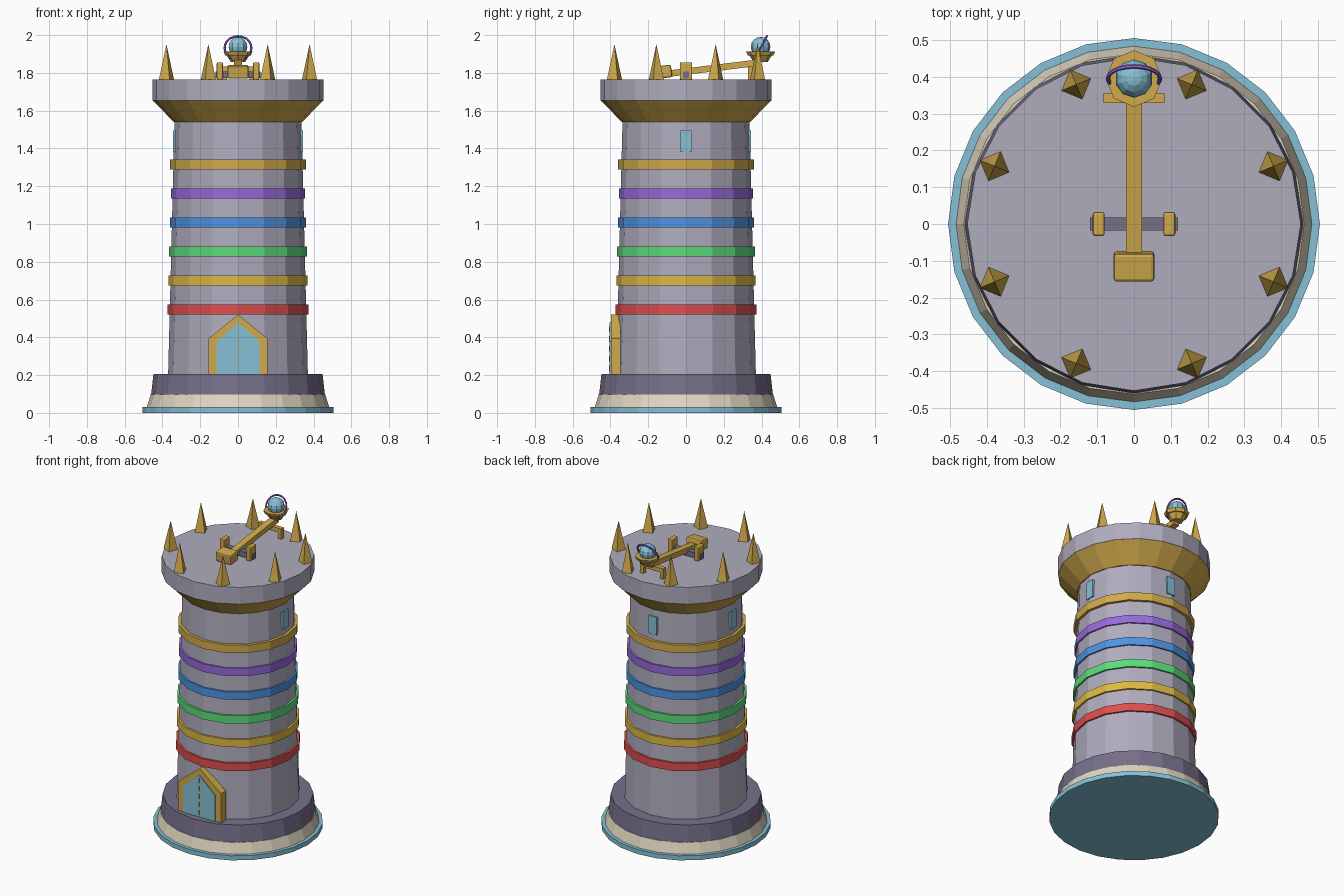
import bpy, bmesh, math
from mathutils import Matrix, Vector

cube = bpy.data.objects.get("Cube")
if cube:
    bpy.data.objects.remove(cube, do_unlink=True)


def material(name, hex_code):
    def linear(c):
        return c / 12.92 if c <= 0.04045 else ((c + 0.055) / 1.055) ** 2.4
    rgb = [linear(int(hex_code[i:i + 2], 16) / 255) for i in (0, 2, 4)]
    m = bpy.data.materials.new(name)
    m.use_nodes = True
    m.diffuse_color = (*rgb, 1)
    bsdf = m.node_tree.nodes["Principled BSDF"]
    bsdf.inputs["Base Color"].default_value = (*rgb, 1)
    bsdf.inputs["Roughness"].default_value = 0.8
    return m


STONE = material("pale stone", "B0ACBE")
SLATE = material("dark slate", "767089")
SAND = material("sand stone", "E0D6C0")
GLASS = material("sky blue", "86C0D6")
GOLD = material("gold", "D0AA4C")
YELLOW = material("yellow", "DDB942")
RED = material("red", "DE4E4E")
GREEN = material("green", "5CDC7C")
BLUE = material("blue", "4E94E2")
VIOLET = material("violet", "986ADC")


def finish(bm, name, mat):
    bmesh.ops.recalc_face_normals(bm, faces=bm.faces)
    mesh = bpy.data.meshes.new(name)
    bm.to_mesh(mesh)
    bm.free()
    mesh.materials.append(mat)
    ob = bpy.data.objects.new(name, mesh)
    bpy.context.collection.objects.link(ob)
    return ob


def drum(name, mat, z0, z1, r0, r1, sides, x=0, y=0, turn=0):
    """Upright prism or frustum between two heights."""
    bm = bmesh.new()
    bmesh.ops.create_cone(bm, cap_ends=True, segments=sides, radius1=r0, radius2=r1, depth=z1 - z0,
                          matrix=Matrix.Translation((x, y, (z0 + z1) / 2)) @ Matrix.Rotation(turn, 4, "Z"))
    return finish(bm, name, mat)


def box(name, mat, centre, size, tilt=0, bevel=0):
    bm = bmesh.new()
    bmesh.ops.create_cube(bm, size=1, matrix=Matrix.Translation(centre)
                          @ Matrix.Rotation(tilt, 4, "X") @ Matrix.Diagonal((*size, 1)))
    if bevel:
        bmesh.ops.bevel(bm, geom=bm.edges[:], offset=bevel, segments=2, profile=0.5, affect="EDGES")
    return finish(bm, name, mat)


def gable(half, low, eave, peak):
    return [(-half, low), (half, low), (half, eave), (0, peak), (-half, eave)]


def bridge_prism(name, mat, outline, y_front, y_back, hole=None):
    """Extrude an outline along y, optionally leaving a matching hole."""
    bm = bmesh.new()
    rings = [[[bm.verts.new((x, y, z)) for x, z in shape] for y in (y_front, y_back)]
             for shape in ([outline, hole] if hole else [outline])]
    n = len(outline)
    for front, back in rings:
        for i in range(n):
            j = (i + 1) % n
            bm.faces.new((front[i], front[j], back[j], back[i]))
    for side in (0, 1):
        if hole:
            a, b = rings[0][side], rings[1][side]
            for i in range(n):
                j = (i + 1) % n
                bm.faces.new((a[i], a[j], b[j], b[i]))
        else:
            bm.faces.new(rings[0][side])
    return finish(bm, name, mat)


# Stepped base
drum("base_plate", GLASS, 0, 0.03, 0.505, 0.505, 24)
drum("sand_step", SAND, 0.03, 0.097, 0.483, 0.462, 24)
drum("slate_step", SLATE, 0.095, 0.205, 0.46, 0.448, 20)

# Tapered tower, flared collar and deck
drum("tower_body", STONE, 0.2, 1.55, 0.37, 0.336, 16)
drum("collar", GOLD, 1.54, 1.655, 0.34, 0.452, 20)
drum("deck", STONE, 1.655, 1.765, 0.453, 0.453, 20)

# Coloured bands
bands = [("red", RED, 0.373), ("yellow", YELLOW, 0.369), ("green", GREEN, 0.365),
         ("blue", BLUE, 0.36), ("violet", VIOLET, 0.356), ("gold", GOLD, 0.36)]
for i, (label, mat, r) in enumerate(bands):
    z = 0.548 + 0.1535 * i
    drum(label + "_band", mat, z - 0.026, z + 0.026, r, r, 16)

# Gabled doorway
frame, panel = gable(0.155, 0.2, 0.395, 0.52), gable(0.115, 0.2, 0.375, 0.478)
bridge_prism("door_frame", GOLD, frame, -0.398, -0.348, hole=panel)
bridge_prism("door_panel", GLASS, panel, -0.404, -0.35)
for i in range(5):
    box("door_seam", GOLD, (0, -0.404, 0.235 + 0.052 * i), (0.007, 0.006, 0.03))

# Windows on the two sides and the back
for name, x, y in (("left", 1, 0), ("right", -1, 0), ("back", 0, 1)):
    size = (0.02, 0.058, 0.115) if x else (0.058, 0.02, 0.115)
    box(name + "_window", GLASS, (x * 0.335, y * 0.335, 1.4375), size)

# Ring of spikes
for i in range(8):
    a = math.radians(22.5 + 45 * i)
    drum("spike", GOLD, 1.765, 1.952, 0.043, 0, 4, 0.41 * math.cos(a), 0.41 * math.sin(a), a)

# Catapult axle, brackets and arm
box("axle", SLATE, (0, 0, 1.79), (0.238, 0.034, 0.034))
for s in (-1, 1):
    box("axle_bracket", GOLD, (s * 0.096, 0, 1.81), (0.033, 0.066, 0.092), bevel=0.007)
    box("rest_leg", GOLD, (s * 0.071, 0.342, 1.785), (0.024, 0.028, 0.05))
box("arm_rest", GOLD, (0, 0.342, 1.82), (0.166, 0.028, 0.028))
tail, tip = Vector((0, -0.1, 1.795)), Vector((0, 0.39, 1.855))
span = tip - tail
tilt = math.atan2(span.z, span.y)
box("arm", GOLD, (tail + tip) / 2, (0.043, span.length, 0.034), tilt)
box("counterweight", GOLD, (0, -0.115, 1.806), (0.11, 0.078, 0.066), tilt, bevel=0.009)

# Cup, orb and halo ring
cup_y = 0.395
drum("cup", GOLD, 1.858, 1.897, 0.038, 0.062, 8, y=cup_y)
drum("cup_rim", GOLD, 1.893, 1.914, 0.068, 0.077, 8, y=cup_y)
bm = bmesh.new()
bmesh.ops.create_uvsphere(bm, u_segments=10, v_segments=8, radius=0.052,
                          matrix=Matrix.Translation((0, cup_y, 1.938)))
finish(bm, "orb", GLASS)
bpy.ops.mesh.primitive_torus_add(major_segments=20, minor_segments=6, major_radius=0.071, minor_radius=0.006,
                                 location=(0, cup_y, 1.932), rotation=(math.radians(62), 0, 0))
halo = bpy.context.object
halo.name = "halo_ring"
halo.data.materials.append(VIOLET)
